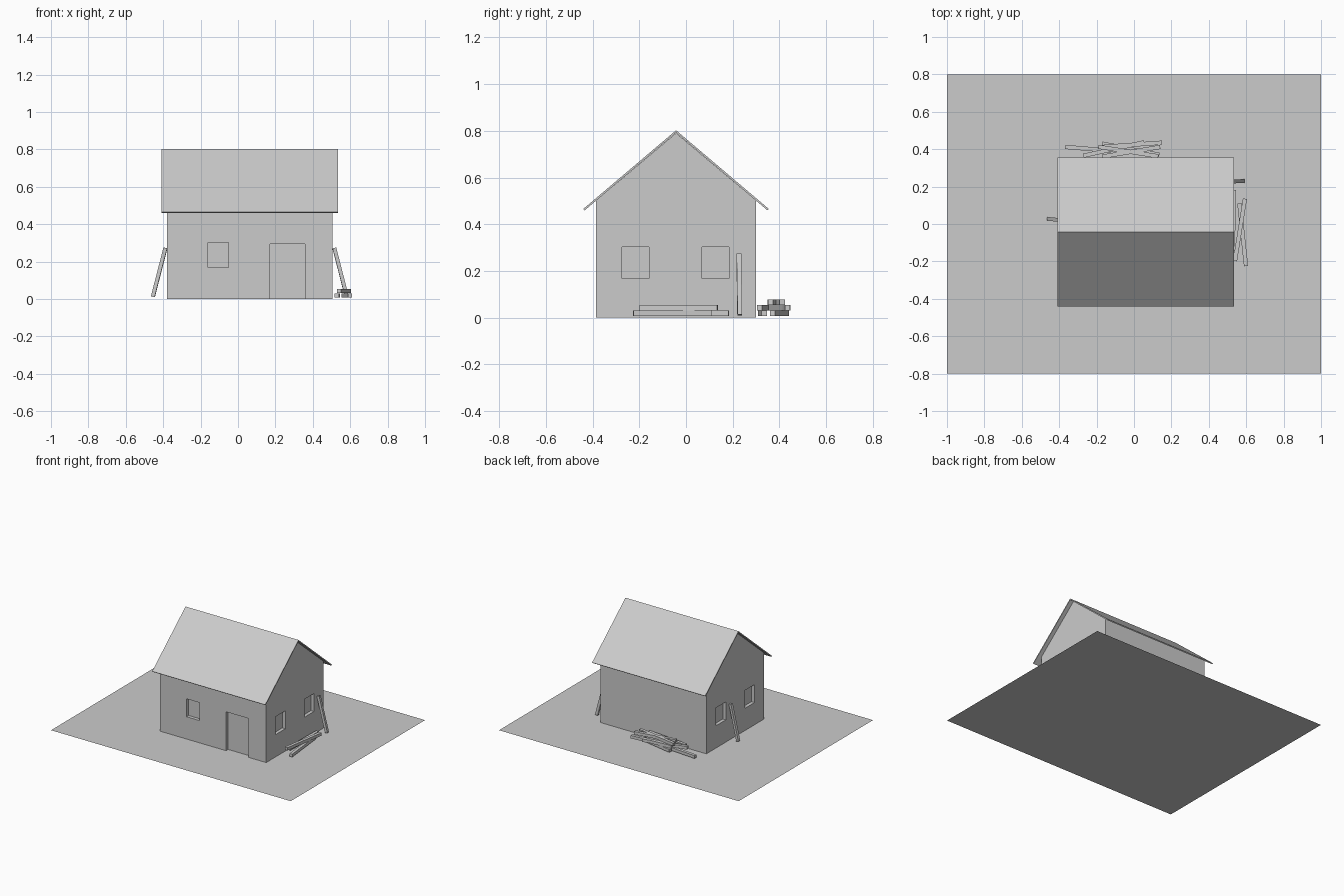
import bpy, bmesh
from mathutils import Vector, Matrix

if "Cube" in bpy.data.objects:
    bpy.data.objects.remove(bpy.data.objects["Cube"])


def add_object(name, bm):
    bmesh.ops.recalc_face_normals(bm, faces=bm.faces)
    mesh = bpy.data.meshes.new(name)
    bm.to_mesh(mesh)
    bm.free()
    ob = bpy.data.objects.new(name, mesh)
    bpy.context.collection.objects.link(ob)
    return ob


def extrude_x(name, profile, x0, x1):
    """Sweep a closed (y, z) profile along x."""
    bm = bmesh.new()
    face = bm.faces.new([bm.verts.new((x0, y, z)) for y, z in profile])
    new = bmesh.ops.extrude_face_region(bm, geom=[face])["geom"]
    bmesh.ops.translate(bm, vec=(x1 - x0, 0, 0),
                        verts=[v for v in new if isinstance(v, bmesh.types.BMVert)])
    return add_object(name, bm)


def add_box(bm, lo, hi):
    lo, hi = Vector(lo), Vector(hi)
    bmesh.ops.create_cube(bm, size=1, matrix=Matrix.Translation((lo + hi) / 2)
                          @ Matrix.Diagonal((*(hi - lo), 1)))


def plank(name, a, b, width=0.022, height=0.022):
    """Square-cut board running from point a to point b."""
    a, b = Vector(a), Vector(b)
    d = b - a
    bm = bmesh.new()
    bmesh.ops.create_cube(bm, size=1, matrix=Matrix.Translation((a + b) / 2)
                          @ d.to_track_quat('X', 'Z').to_matrix().to_4x4()
                          @ Matrix.Diagonal((d.length, width, height, 1)))
    return add_object(name, bm)


# Ground sheet
bm = bmesh.new()
bmesh.ops.create_grid(bm, x_segments=1, y_segments=1, size=1,
                      matrix=Matrix.Diagonal((1, 0.8, 1, 1)))
add_object("ground_sheet", bm)

# House body with gable ends
X0, X1, Y0, Y1, RIDGE = -0.38, 0.505, -0.385, 0.30, -0.0425
house = extrude_x("house_walls", [(Y0, 0), (Y1, 0), (Y1, 0.501), (RIDGE, 0.79), (Y0, 0.501)], X0, X1)

# Recessed door and windows
DEPTH, SILL, HEAD = 0.025, 0.168, 0.303
bm = bmesh.new()
add_box(bm, (0.17, Y0 - 0.1, -0.05), (0.358, Y0 + DEPTH, 0.293))
add_box(bm, (-0.16, Y0 - 0.1, SILL), (-0.05, Y0 + DEPTH, HEAD))
for y in (-0.273, 0.069):
    add_box(bm, (X1 - DEPTH, y, SILL), (X1 + 0.1, y + 0.115, HEAD))
    add_box(bm, (X0 - 0.1, y, SILL), (X0 + DEPTH, y + 0.115, HEAD))
cutter = add_object("opening_cutter", bm)
cutter.hide_render = True
mod = house.modifiers.new("openings", 'BOOLEAN')
mod.operation, mod.solver, mod.object = 'DIFFERENCE', 'EXACT', cutter
bpy.context.view_layer.objects.active = house
bpy.ops.object.modifier_apply(modifier=mod.name)
bpy.data.objects.remove(cutter)

# Thin pitched roof
extrude_x("roof", [(-0.44, 0.465), (RIDGE, 0.802), (0.355, 0.465),
                   (0.349, 0.459), (RIDGE, 0.792), (-0.434, 0.459)], -0.408, 0.535)

# Planks leaning on the gable walls
plank("leaning_plank_left", (-0.455, 0.027, 0.012), (-0.388, 0.02, 0.273), 0.02, 0.02)
plank("leaning_plank_right", (0.582, 0.23, 0.012), (0.515, 0.226, 0.273), 0.02, 0.02)

# Plank piles: (start xy, end xy, layer)
side_pile = [((0.599, -0.225), (0.563, 0.11), 0),
             ((0.535, 0.183), (0.528, -0.145), 0),
             ((0.593, 0.135), (0.54, -0.198), 1)]
back_pile = [((-0.368, 0.412), (-0.04, 0.385), 0),
             ((-0.17, 0.43), (0.135, 0.37), 0),
             ((-0.22, 0.32), (0.10, 0.335), 0),
             ((-0.27, 0.365), (0.055, 0.437), 1),
             ((-0.17, 0.412), (0.15, 0.435), 1),
             ((-0.24, 0.345), (0.09, 0.315), 1),
             ((-0.19, 0.413), (0.13, 0.362), 2),
             ((-0.17, 0.36), (0.14, 0.412), 2)]
for pile, boards in (("side_pile", side_pile), ("back_pile", back_pile)):
    for i, (a, b, layer) in enumerate(boards, 1):
        z = 0.019 + 0.0235 * layer
        plank(f"{pile}_plank_{i}", (*a, z), (*b, z))
